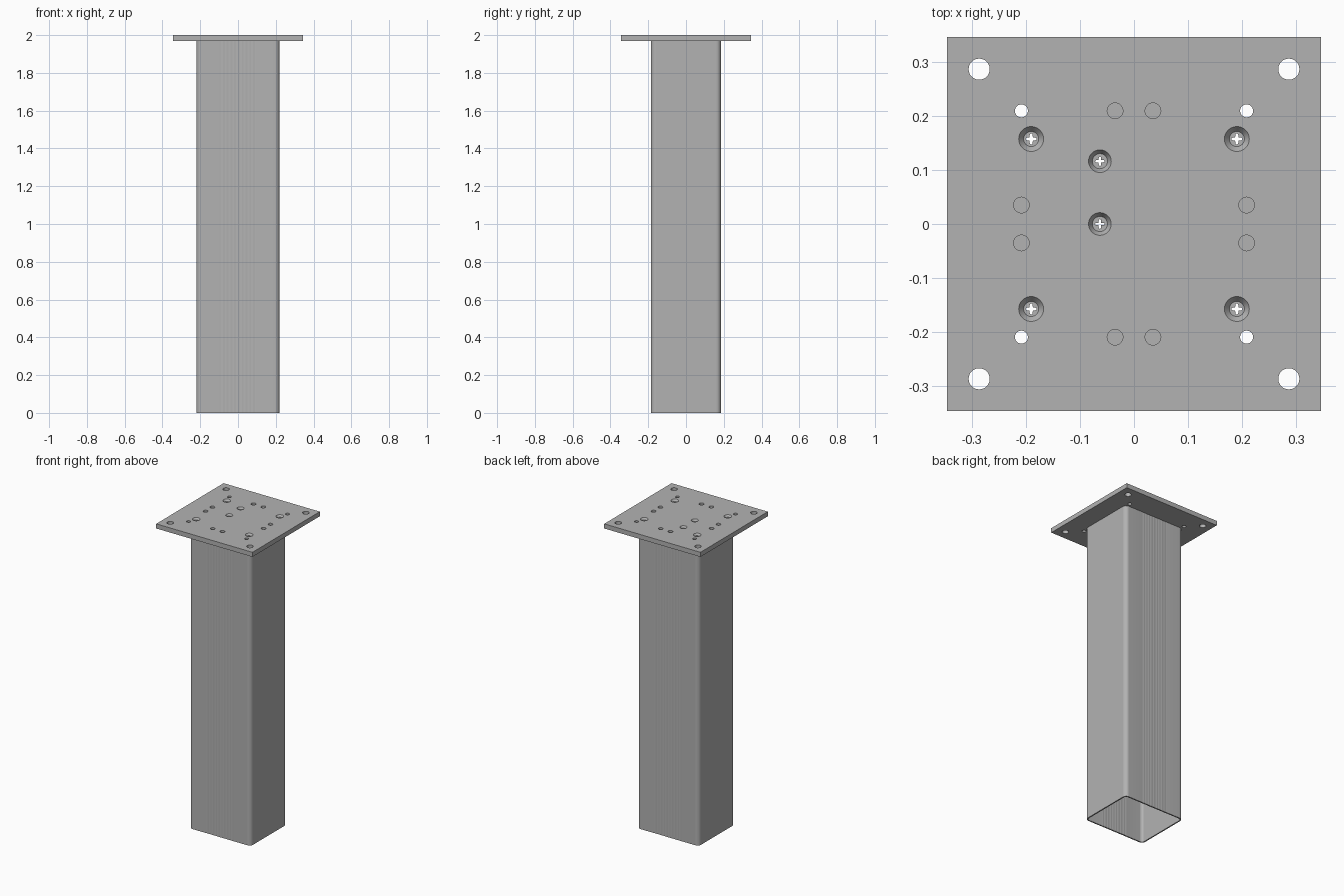
import bpy, bmesh
from math import cos, sin, pi

cube = bpy.data.objects.get("Cube")
if cube:
    bpy.data.objects.remove(cube, do_unlink=True)

grey = bpy.data.materials.new("plain_grey")
grey.use_nodes = True
COLOUR = (0.45, 0.45, 0.45, 1)
grey.diffuse_color = COLOUR
grey.node_tree.nodes["Principled BSDF"].inputs["Base Color"].default_value = COLOUR

HALF_X, HALF_Y, PLATE = 0.22, 0.185, 0.345
PLATE_BASE, TOP = 1.97, 2.0


def finish(name, bm, angle=0.5):
    bmesh.ops.recalc_face_normals(bm, faces=bm.faces)
    mesh = bpy.data.meshes.new(name)
    bm.to_mesh(mesh)
    bm.free()
    mesh.materials.append(grey)
    ob = bpy.data.objects.new(name, mesh)
    bpy.context.collection.objects.link(ob)
    bpy.ops.object.select_all(action="DESELECT")
    bpy.context.view_layer.objects.active = ob
    ob.select_set(True)
    bpy.ops.object.shade_smooth_by_angle(angle=angle)
    return ob


def loft(bm, rings, closed=False):
    """Skin a stack of equal point rings; cap the ends or join last to first."""
    rows = [[bm.verts.new(p) for p in ring] for ring in rings]
    pairs = list(zip(rows, rows[1:]))
    if closed:
        pairs.append((rows[-1], rows[0]))
    else:
        bm.faces.new(rows[0])
        bm.faces.new(rows[-1])
    for a, b in pairs:
        for i in range(len(a)):
            j = (i + 1) % len(a)
            bm.faces.new((a[i], a[j], b[j], b[i]))


def circle(x, y, z, r, lobe=0.0, n=32):
    ring = []
    for i in range(n):
        a = 2 * pi * i / n
        rad = r + lobe * cos(4 * a)
        ring.append((x + rad * cos(a), y + rad * sin(a), z))
    return ring


def corners(x, y):
    return [(sx * x, sy * y) for sx in (-1, 1) for sy in (-1, 1)]


# Hollow tube with rounded corners and faint flutes on the front and back
def tube_ring(z, inset):
    r = 0.025 - inset
    cx, cy = HALF_X - 0.025, HALF_Y - 0.025
    ring = []
    for k, (sx, sy) in enumerate([(1, 1), (-1, 1), (-1, -1), (1, -1)]):
        for i in range(7):
            a = (k + i / 6) * pi / 2
            ring.append((sx * cx + r * cos(a), sy * cy + r * sin(a), z))
        if k in (0, 2):
            for i in range(21):
                x = sx * (0.1 - 0.01 * i)
                ring.append((x, sy * (cy + r - 0.0008 * (i % 2)), z))
    return ring


bm = bmesh.new()
wall = 0.008
loft(bm, [tube_ring(0, 0), tube_ring(PLATE_BASE, 0),
          tube_ring(PLATE_BASE, wall), tube_ring(0, wall)], closed=True)
finish("tube", bm, angle=0.1)

# Hole layout
corner_screws = corners(0.19, 0.157)
middle_screws = [(-0.063, 0), (-0.063, 0.116)]
blind_holes = corners(0.035, 0.209) + corners(0.208, 0.035)

# Cutter for all plate holes
bm = bmesh.new()
LOW, HIGH = PLATE_BASE - 0.02, TOP + 0.01
for spots, r, low in ((corners(0.286, 0.286), 0.0195, LOW),
                      (corners(0.208, 0.209), 0.012, LOW),
                      (blind_holes, 0.0145, TOP - 0.018)):
    for x, y in spots:
        loft(bm, [circle(x, y, low, r), circle(x, y, HIGH, r)])
for spots, r in ((corner_screws, 0.023), (middle_screws, 0.021)):
    for x, y in spots:
        loft(bm, [circle(x, y, LOW, 0.014), circle(x, y, TOP - 0.012, 0.014),
                  circle(x, y, TOP, r), circle(x, y, HIGH, r)])
cutter = finish("hole_cutter", bm)
cutter.hide_render = True

# Top plate
bm = bmesh.new()
loft(bm, [[(x, y, z) for x, y in ((-PLATE, -PLATE), (PLATE, -PLATE),
                                  (PLATE, PLATE), (-PLATE, PLATE))]
          for z in (PLATE_BASE, TOP)])
plate = finish("top_plate", bm)
cut = plate.modifiers.new("holes", "BOOLEAN")
cut.operation = "DIFFERENCE"
cut.solver = "EXACT"
cut.object = cutter
bpy.ops.object.modifier_apply(modifier=cut.name)
bpy.data.objects.remove(cutter, do_unlink=True)
bpy.ops.object.shade_smooth_by_angle(angle=0.5)

# Countersunk screws with an open cross drive
for name, spots, drive in (("corner_screw", corner_screws, 0.0075),
                           ("middle_screw", middle_screws, 0.006)):
    for x, y in spots:
        bm = bmesh.new()
        head, foot = TOP - 0.013, PLATE_BASE - 0.02
        loft(bm, [circle(x, y, foot, 0.0142), circle(x, y, head, 0.0142),
                  circle(x, y, head, drive, 0.003),
                  circle(x, y, foot, drive, 0.003)], closed=True)
        finish(name, bm)
